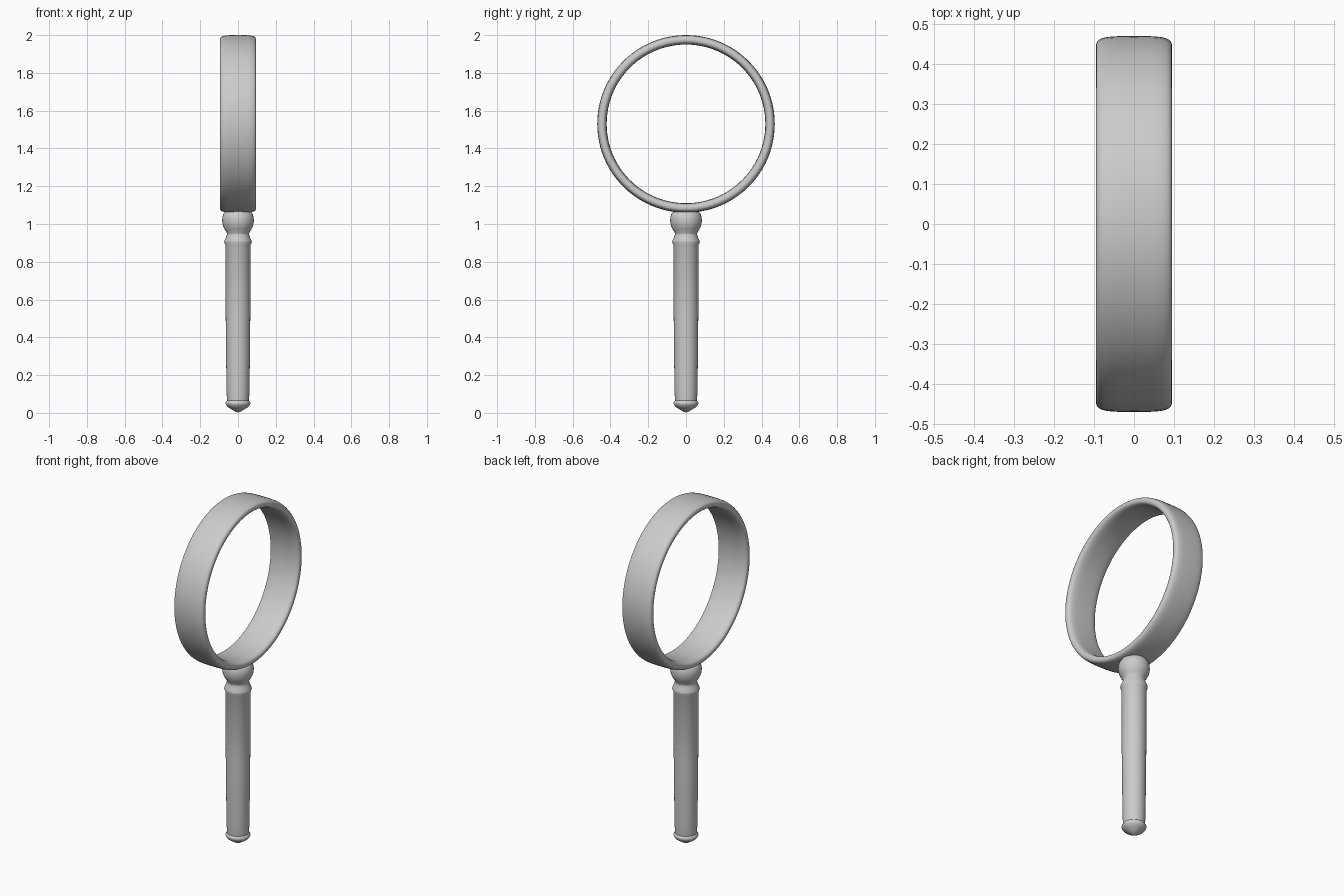
import bpy, math
from mathutils import Matrix

if "Cube" in bpy.data.objects:
    bpy.data.objects.remove(bpy.data.objects["Cube"])


def lathe(name, profile, segments, closed=False, matrix=Matrix(), angle=40):
    """Revolve (radius, height) points around z; zero-radius points become poles."""
    verts, rings, faces = [], [], []
    for r, h in profile:
        if r < 1e-6:
            rings.append([len(verts)] * segments)
            verts.append((0, 0, h))
        else:
            rings.append(list(range(len(verts), len(verts) + segments)))
            for i in range(segments):
                a = 2 * math.pi * i / segments
                verts.append((r * math.cos(a), r * math.sin(a), h))
    pairs = list(zip(rings, rings[1:]))
    if closed:
        pairs.append((rings[-1], rings[0]))
    for lo, hi in pairs:
        for i in range(segments):
            j = (i + 1) % segments
            faces.append(list(dict.fromkeys((lo[i], lo[j], hi[j], hi[i]))))
    mesh = bpy.data.meshes.new(name)
    mesh.from_pydata(verts, [], faces)
    mesh.transform(matrix)
    obj = bpy.data.objects.new(name, mesh)
    bpy.context.collection.objects.link(obj)
    bpy.ops.object.select_all(action='DESELECT')
    obj.select_set(True)
    bpy.context.view_layer.objects.active = obj
    bpy.ops.object.shade_smooth_by_angle(angle=math.radians(angle))
    return obj


# Lens rim: rounded band section, revolved around the x axis
MID_R, HALF_T, HALF_W = 0.445, 0.025, 0.095
section = []
for i in range(32):
    a = 2 * math.pi * i / 32
    c, s = math.cos(a), math.sin(a)
    section.append((MID_R + HALF_T * math.copysign(abs(c) ** 0.7, c),
                    HALF_W * math.copysign(abs(s) ** 0.5, s)))
lathe("lens_rim", section, 96, closed=True,
      matrix=Matrix.Translation((0, 0, 1.53)) @ Matrix.Rotation(math.pi / 2, 4, 'Y'))

# Handle: pointed pommel, tapered grip and flared collar
lathe("handle", [
    (0, 0.003), (0.012, 0.005), (0.03, 0.016), (0.052, 0.03), (0.063, 0.042),
    (0.066, 0.05), (0.064, 0.058), (0.058, 0.065), (0.059, 0.08), (0.061, 0.12),
    (0.065, 0.5), (0.067, 0.89), (0.073, 0.903), (0.072, 0.912),
    (0.063, 0.93), (0.058, 0.948), (0.058, 0.955), (0, 0.955)], 48)

# Ferrule knob joining the handle to the rim
lathe("ferrule_knob", [
    (0, 0.945), (0.058, 0.945), (0.06, 0.955), (0.071, 0.972), (0.08, 0.992),
    (0.084, 1.015), (0.083, 1.035), (0.078, 1.052), (0.068, 1.066),
    (0.04, 1.072), (0, 1.073)], 48)
